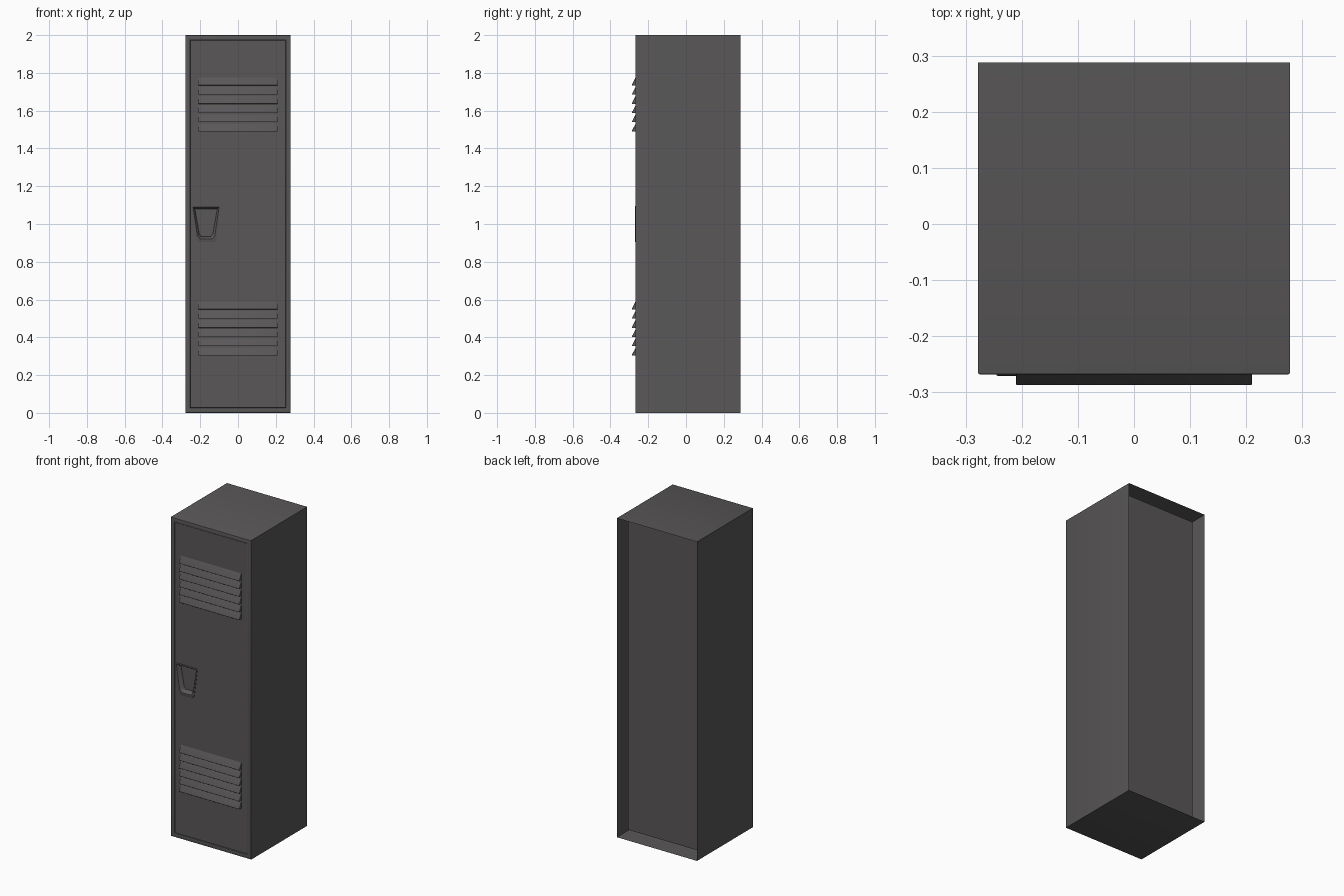
import bpy, bmesh, math

if "Cube" in bpy.data.objects:
    bpy.data.objects.remove(bpy.data.objects["Cube"])

FRONT = -0.2685  # front plane of the frame
DOOR = -0.2665   # front plane of the door
BACK = 0.288     # rear edge of the side walls
INNER = 0.215    # back panel of the compartment

# Dark painted metal
metal = bpy.data.materials.new("dark_metal")
metal.diffuse_color = (0.100, 0.095, 0.096, 1)
metal.use_nodes = True
metal.node_tree.nodes["Principled BSDF"].inputs["Base Color"].default_value = metal.diffuse_color


def add_object(name, bm):
    mesh = bpy.data.meshes.new(name)
    bm.to_mesh(mesh)
    bm.free()
    mesh.materials.append(metal)
    obj = bpy.data.objects.new(name, mesh)
    bpy.context.collection.objects.link(obj)
    return obj


def loft(name, rings, cap_last=False):
    """Skin a list of (outline, y) rings; outlines run counter-clockwise from the front."""
    bm = bmesh.new()
    loops = [[bm.verts.new((x, y, z)) for x, z in pts] for pts, y in rings]
    for a, b in zip(loops, loops[1:]):
        n = len(a)
        for j in range(n):
            k = (j + 1) % n
            bm.faces.new((a[j], a[k], b[k], b[j]))
    if cap_last:
        bm.faces.new(loops[-1])
    return add_object(name, bm)


def rect(inset):
    w = 0.278 - inset
    return [(-w, inset), (w, inset), (w, 2 - inset), (-w, 2 - inset)]


def handle_outline(inset, drop=0.0):
    cx, top, bottom = -0.169, 1.096 - inset, 0.904 + inset + drop
    a, b = 0.076 - inset, 0.053 - inset
    return [(cx - a, top), (cx - b, bottom + 0.015), (cx - b + 0.013, bottom),
            (cx + b - 0.013, bottom), (cx + b, bottom + 0.015), (cx + a, top)]


# Cabinet: outer walls open at the rear, rounded frame, inner compartment with its back panel
loft("cabinet", [
    (rect(0.0), BACK), (rect(0.0), FRONT + 0.004), (rect(0.0012), FRONT + 0.0012),
    (rect(0.004), FRONT), (rect(0.023), FRONT), (rect(0.025), FRONT + 0.001),
    (rect(0.026), FRONT + 0.003), (rect(0.026), INNER)], cap_last=True)

# Door edge: folded flange with a softened corner
loft("door_edge", [
    (rect(0.0265), FRONT + 0.02), (rect(0.0265), DOOR + 0.003),
    (rect(0.0275), DOOR + 0.001), (rect(0.030), DOOR)])

# Door: flat sheet with an opening for the handle pocket
bm = bmesh.new()
edges = []
for outline in (rect(0.030), handle_outline(0.004)):
    verts = [bm.verts.new((x, DOOR, z)) for x, z in outline]
    edges += [bm.edges.new((v, verts[i - 1])) for i, v in enumerate(verts)]
bmesh.ops.triangle_fill(bm, edges=edges, use_beauty=True, normal=(0, -1, 0))
for f in bm.faces:
    f.normal_update()
    if f.normal.y > 0:
        f.normal_flip()
add_object("door", bm)

# Handle: thin raised rim around a tapered pocket
loft("handle_pocket", [
    (handle_outline(0.0), DOOR + 0.001), (handle_outline(0.0), FRONT - 0.001),
    (handle_outline(0.002), FRONT - 0.002), (handle_outline(0.007, 0.010), FRONT - 0.002),
    (handle_outline(0.009, 0.010), FRONT), (handle_outline(0.017, 0.012), FRONT + 0.028)],
    cap_last=True)


# Louvers: wedge-shaped vents, open where they meet the door
def louver(name, z):
    bm = bmesh.new()
    tip, h = -0.287, 0.042
    profile = [(DOOR, z), (tip + 0.001, z), (tip, z + 0.001), (tip + 0.0005, z + 0.003),
               (DOOR, z + h)]
    ends = [[bm.verts.new((x, y, zz)) for y, zz in profile] for x in (-0.21, 0.21)]
    for j in range(len(profile) - 1):
        bm.faces.new((ends[0][j], ends[0][j + 1], ends[1][j + 1], ends[1][j]))
    for end in ends:
        bm.faces.new(end)
    bmesh.ops.recalc_face_normals(bm, faces=bm.faces)
    # Soften the front corners
    corners = [e for e in bm.edges if abs(e.verts[0].co.x - e.verts[1].co.x) < 1e-6
               and min(v.co.y for v in e.verts) < tip + 0.0008
               and max(v.co.z for v in e.verts) > z + 0.002]
    bmesh.ops.bevel(bm, geom=corners, offset=0.002, segments=2, affect='EDGES', profile=0.5)
    add_object(name, bm)


for bank, base in (("lower", 0.304), ("upper", 1.490)):
    for i in range(6):
        louver(f"{bank}_louver_{i + 1}", base + i * 0.0488)

# Smooth the small rounds, keep hard edges
for obj in bpy.data.objects:
    bpy.ops.object.select_all(action='DESELECT')
    obj.select_set(True)
    bpy.context.view_layer.objects.active = obj
    bpy.ops.object.shade_smooth_by_angle(angle=math.radians(35))
